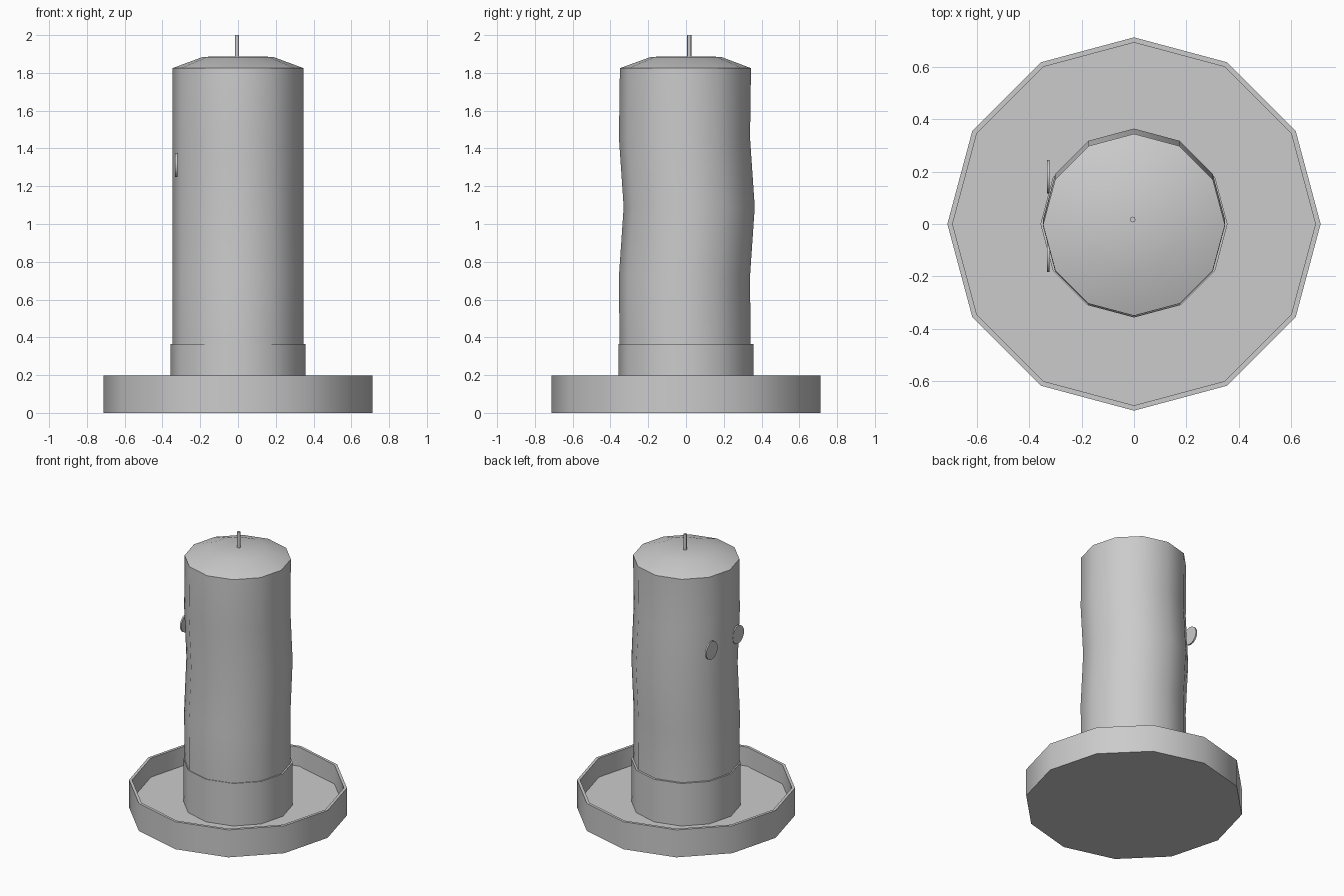
import bpy, math

if "Cube" in bpy.data.objects:
    bpy.data.objects.remove(bpy.data.objects["Cube"])

SIDES = 12


def lathe(name, profile, sides=SIDES, angle=40):
    """Spin (radius, z, y offset) points; radius 0 makes a pole."""
    verts, faces, rings = [], [], []
    for r, z, dy in profile:
        n = 1 if r == 0 else sides
        rings.append(range(len(verts), len(verts) + n))
        for i in range(n):
            a = 2 * math.pi * i / sides
            verts.append((r * math.cos(a), r * math.sin(a) + dy, z))
    for lo, hi in zip(rings, rings[1:]):
        for i in range(sides):
            j = (i + 1) % sides
            if len(lo) == 1:
                faces.append((lo[0], hi[j], hi[i]))
            elif len(hi) == 1:
                faces.append((lo[i], lo[j], hi[0]))
            else:
                faces.append((lo[i], lo[j], hi[j], hi[i]))
    mesh = bpy.data.meshes.new(name)
    mesh.from_pydata(verts, [], faces)
    obj = bpy.data.objects.new(name, mesh)
    bpy.context.collection.objects.link(obj)
    smooth(obj, angle)
    return obj


def smooth(obj, angle=40):
    bpy.ops.object.select_all(action='DESELECT')
    obj.select_set(True)
    bpy.context.view_layer.objects.active = obj
    bpy.ops.object.shade_smooth_by_angle(angle=math.radians(angle))


# Shallow dish with a thin raised rim
lathe("dish", [(0, 0, 0), (0.712, 0, 0), (0.712, 0.197, 0),
               (0.692, 0.197, 0), (0.692, 0.06, 0), (0, 0.06, 0)])

# Cup collar holding the candle
lathe("candle_cup", [(0.357, 0.06, 0), (0.357, 0.365, 0), (0.34, 0.365, -0.004)])

# Candle body, slightly bent towards the back at mid height, domed top
body = [(0.347, 0.36, -0.005), (0.347, 0.725, -0.008), (0.347, 1.09, 0.017),
        (0.347, 1.455, -0.008), (0.347, 1.825, -0.003)]
lathe("candle", body)
lathe("candle_top", [body[-1], (0.185, 1.885, 0), (0, 1.888, 0)])

# Wick
wick = lathe("wick", [(0, 1.87, 0), (0.011, 1.87, 0), (0.011, 2.0, 0), (0, 2.0, 0)], 8, 50)
wick.location = (-0.005, 0.017, 0)

# Pair of thin discs on the left side
for name, y in (("disc_front", -0.12), ("disc_back", 0.18)):
    bpy.ops.mesh.primitive_cylinder_add(vertices=16, radius=0.064, depth=0.011,
                                        location=(-0.327, y, 1.312),
                                        rotation=(0, math.pi / 2, 0))
    disc = bpy.context.object
    disc.name = name
    smooth(disc)
